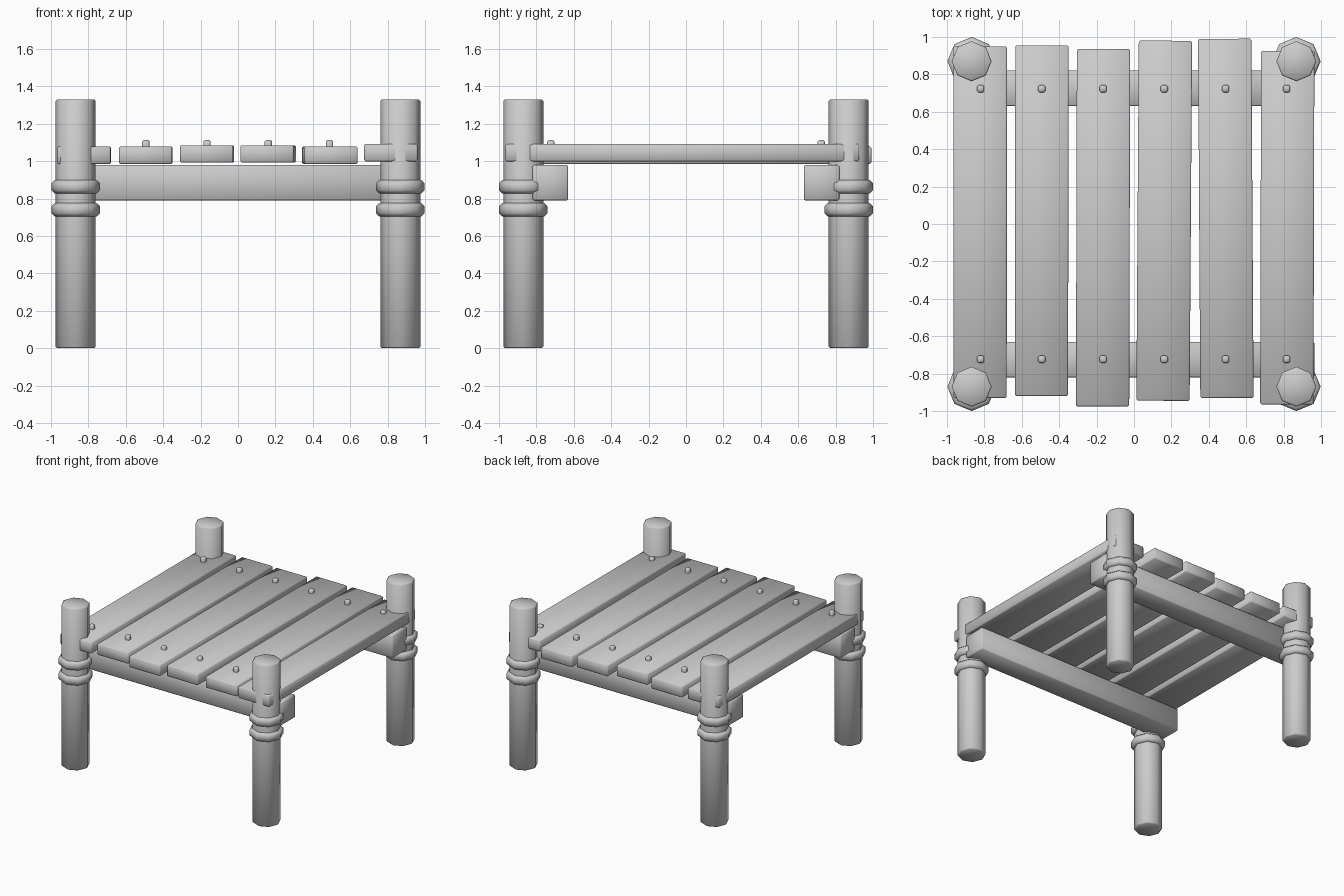
import bpy, bmesh, math
from mathutils import Matrix

if "Cube" in bpy.data.objects:
    bpy.data.objects.remove(bpy.data.objects["Cube"])

wood = bpy.data.materials.new("weathered_grey")
wood.diffuse_color = (0.6, 0.6, 0.6, 1)
wood.use_nodes = True
wood.node_tree.nodes["Principled BSDF"].inputs["Base Color"].default_value = wood.diffuse_color


def finish(name, bm, bevel, loc, yaw=0.0):
    """Chamfer every edge ring, smooth the faces and place the part."""
    edges = [e for e in bm.edges if e.calc_face_angle(0) > math.radians(60)]
    bmesh.ops.bevel(bm, geom=edges, offset=bevel, segments=1, affect='EDGES')
    for f in bm.faces:
        f.smooth = True
    me = bpy.data.meshes.new(name)
    bm.to_mesh(me)
    bm.free()
    me.materials.append(wood)
    ob = bpy.data.objects.new(name, me)
    ob.location = loc
    ob.rotation_euler.z = yaw
    bpy.context.collection.objects.link(ob)
    return ob


def box(name, size, loc, bevel, yaw=0.0):
    bm = bmesh.new()
    bmesh.ops.create_cube(bm, size=1, matrix=Matrix.Diagonal((*size, 1)))
    return finish(name, bm, bevel, loc, yaw)


def octagon(name, radius, z0, z1, x, y, bevel):
    bm = bmesh.new()
    bmesh.ops.create_cone(bm, cap_ends=True, segments=8, radius1=radius,
                          radius2=radius, depth=z1 - z0)
    # keep corners on the x and y axes
    a = max(bm.verts, key=lambda v: v.co.x).co
    bmesh.ops.rotate(bm, verts=bm.verts, matrix=Matrix.Rotation(-math.atan2(a.y, a.x), 3, 'Z'))
    return finish(name, bm, bevel, (x, y, (z0 + z1) / 2))


# Corner posts with two rope rings each
for sx, side in ((-1, "left"), (1, "right")):
    for sy, end in ((-1, "front"), (1, "back")):
        x, y = sx * 0.868, sy * 0.87
        octagon(f"post_{end}_{side}", 0.107, 0, 1.33, x, y, 0.008)
        octagon(f"lower_rope_{end}_{side}", 0.13, 0.705, 0.775, x, y, 0.016)
        octagon(f"upper_rope_{end}_{side}", 0.13, 0.828, 0.898, x, y, 0.016)

# Cross beams under the deck
for sy, end in ((-1, "front"), (1, "back")):
    box(f"beam_{end}", (1.93, 0.19, 0.19), (0, sy * 0.725, 0.885), 0.008)

# Deck planks: x at front, x at back, y front, y back, bottom z
planks = [(-0.823, -0.822, -0.93, 0.95, 0.985),
          (-0.495, -0.492, -0.92, 0.955, 0.985),
          (-0.168, -0.163, -0.975, 0.935, 0.992),
          (0.155, 0.168, -0.945, 0.98, 0.992),
          (0.497, 0.485, -0.93, 0.99, 0.985),
          (0.817, 0.822, -0.965, 0.925, 0.999)]
nail_x = [-0.82, -0.493, -0.165, 0.162, 0.49, 0.816]
for i, (xf, xb, yf, yb, z) in enumerate(planks):
    yaw = math.atan2(xf - xb, yb - yf)
    box(f"plank_{i + 1}", (0.285, yb - yf, 0.093),
        ((xf + xb) / 2, (yf + yb) / 2, z + 0.0465), 0.007, yaw)
    # Nails holding the plank to the beams
    for sy, end in ((-1, "front"), (1, "back")):
        box(f"nail_{end}_{i + 1}", (0.038, 0.038, 0.07),
            (nail_x[i], sy * 0.723, 1.078), 0.007)
